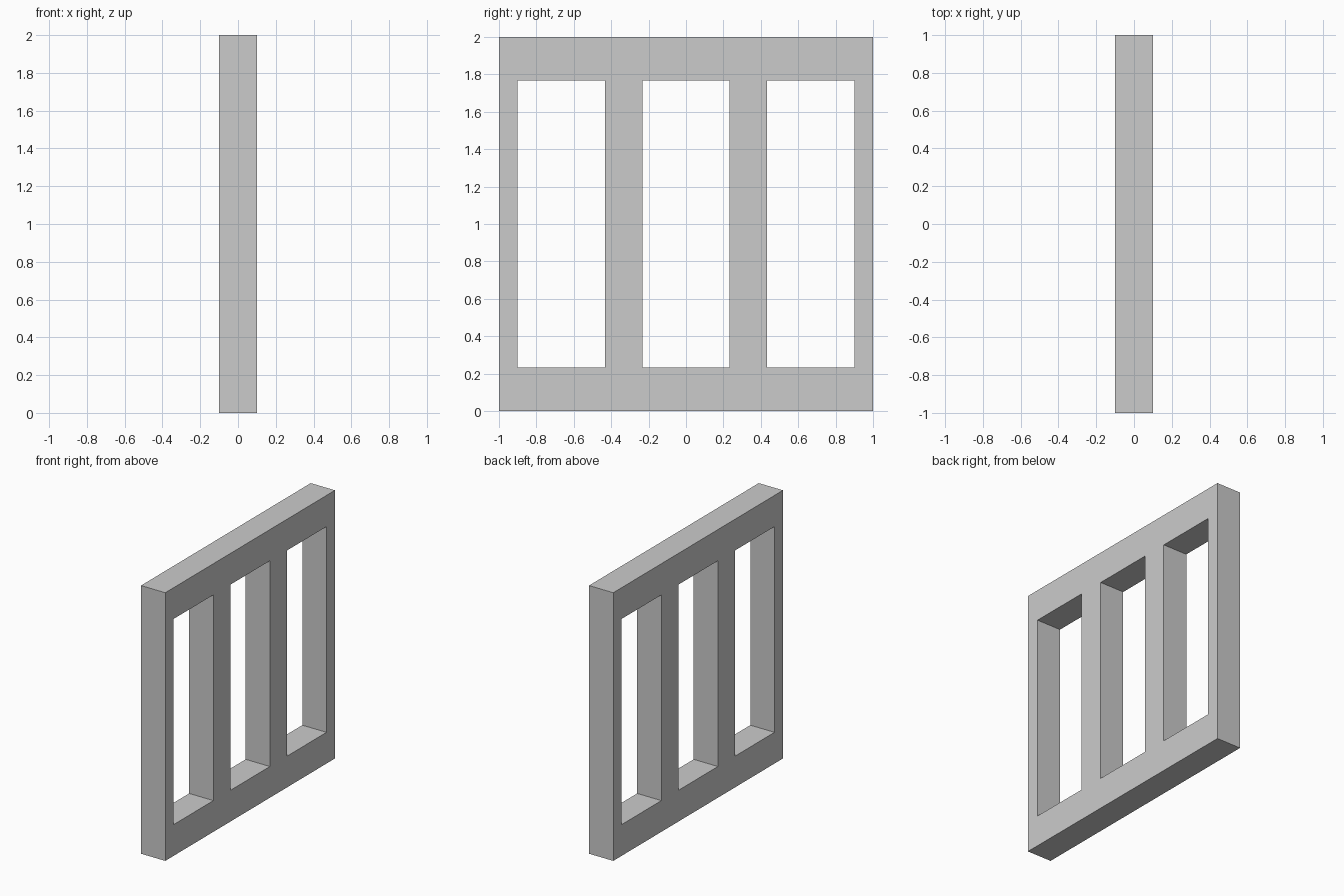
import bpy, bmesh
from mathutils import Vector

if "Cube" in bpy.data.objects:
    bpy.data.objects.remove(bpy.data.objects["Cube"])

# Grid lines of the panel: y across the bars, z up through the rails
ys = [-1, -0.9, -0.433, -0.233, 0.233, 0.433, 0.9, 1]
zs = [0, 0.233, 1.767, 2]
half = 0.1

bm = bmesh.new()
verts = [[bm.verts.new((-half, y, z)) for z in zs] for y in ys]

# Fill every cell except the three window openings
for i in range(len(ys) - 1):
    for j in range(len(zs) - 1):
        if j == 1 and i % 2 == 1:
            continue
        bm.faces.new((verts[i][j], verts[i + 1][j], verts[i + 1][j + 1], verts[i][j + 1]))

# Give the panel its thickness
ext = bmesh.ops.extrude_face_region(bm, geom=bm.faces[:], use_keep_orig=True)
moved = [g for g in ext["geom"] if isinstance(g, bmesh.types.BMVert)]
bmesh.ops.translate(bm, verts=moved, vec=Vector((2 * half, 0, 0)))
bmesh.ops.recalc_face_normals(bm, faces=bm.faces[:])

mesh = bpy.data.meshes.new("barred_window_panel")
bm.to_mesh(mesh)
bm.free()
panel = bpy.data.objects.new("barred_window_panel", mesh)
bpy.context.collection.objects.link(panel)
